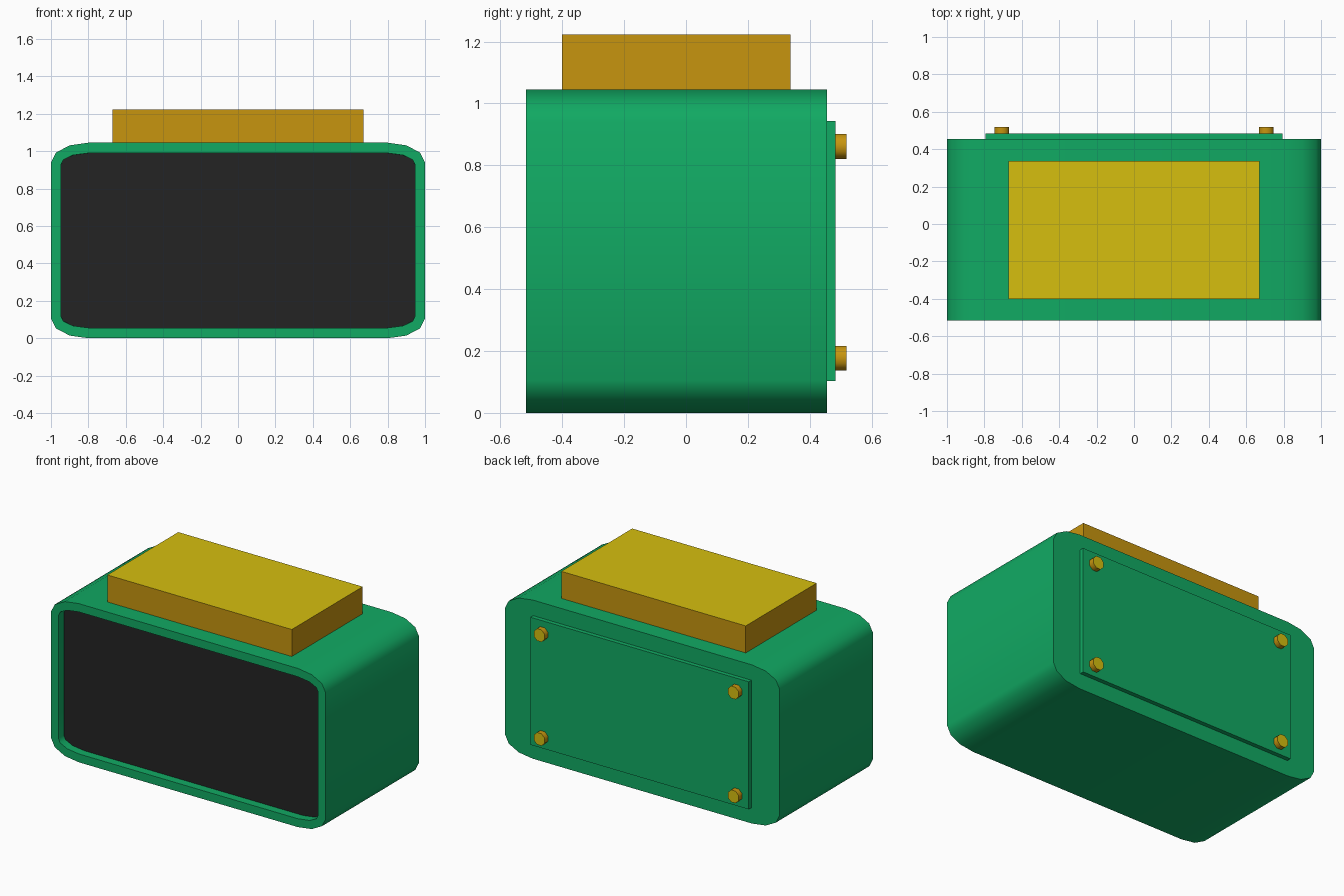
import bpy, bmesh, math
from mathutils import Matrix, Vector

if "Cube" in bpy.data.objects:
    bpy.data.objects.remove(bpy.data.objects["Cube"])


def material(name, rgb):
    m = bpy.data.materials.new(name)
    m.diffuse_color = (*rgb, 1)
    m.use_nodes = True
    m.node_tree.nodes["Principled BSDF"].inputs["Base Color"].default_value = m.diffuse_color
    return m


GREEN = material("green", (0.0056, 0.40, 0.125))
DARK = material("dark grey", (0.0176, 0.0176, 0.0176))
ORANGE = material("orange", (0.57, 0.30, 0.0048))
YELLOW = material("yellow", (0.67, 0.52, 0.0048))


def finish(name, bm, mats, angle=45):
    mesh = bpy.data.meshes.new(name)
    bm.to_mesh(mesh)
    bm.free()
    for m in mats:
        mesh.materials.append(m)
    mesh.shade_smooth()
    mesh.set_sharp_from_angle(angle=math.radians(angle))
    obj = bpy.data.objects.new(name, mesh)
    bpy.context.collection.objects.link(obj)
    return obj


def box(name, lo, hi, mats, accent=None):
    """Box between two corners; faces pointing along accent use the second material."""
    lo, hi = Vector(lo), Vector(hi)
    bm = bmesh.new()
    bmesh.ops.create_cube(bm, size=1, matrix=Matrix.Translation((lo + hi) / 2) @ Matrix.Diagonal((*(hi - lo), 1)))
    bm.normal_update()
    for f in bm.faces:
        f.material_index = int(accent is not None and f.normal.dot(Vector(accent)) > 0.9)
    return finish(name, bm, mats)


# Body: rounded profile (stretched corners) extruded from front to back
H, RX, RZ, FRONT, BACK, SEG = 1.045, 0.2, 0.105, -0.517, 0.455, 3
bm = bmesh.new()
ring = []
for q, (sx, sz) in enumerate([(1, 1), (-1, 1), (-1, -1), (1, -1)]):
    for i in range(SEG + 1):
        a = math.pi / 2 * (q + i / SEG)
        ring.append(bm.verts.new((sx * (1 - RX) + RX * math.cos(a), FRONT,
                                  H / 2 + sz * (H / 2 - RZ) + RZ * math.sin(a))))
front = bm.faces.new(ring)
ext = bmesh.ops.extrude_face_region(bm, geom=[front], use_keep_orig=True)
verts = [v for v in ext["geom"] if isinstance(v, bmesh.types.BMVert)]
bmesh.ops.translate(bm, verts=verts, vec=(0, BACK - FRONT, 0))
bmesh.ops.recalc_face_normals(bm, faces=bm.faces)
# Recessed dark screen in the front face
front = next(f for f in bm.faces if f.normal.y < -0.9)
bmesh.ops.inset_region(bm, faces=[front], thickness=0.055)
bmesh.ops.inset_region(bm, faces=[front], thickness=0.0005, depth=-0.055)
front.material_index = 1
finish("body", bm, [GREEN, DARK])

# Block on top with a yellow upper face
box("top_block", (-0.672, -0.40, H - 0.005), (0.672, 0.338, 1.223), [ORANGE, YELLOW], (0, 0, 1))

# Raised back panel
box("back_panel", (-0.795, BACK - 0.005, 0.103), (0.795, 0.483, 0.943), [GREEN])

# Four bolts at the panel corners
for x in (-0.707, 0.707):
    for z in (0.177, 0.861):
        bm = bmesh.new()
        bmesh.ops.create_cone(bm, cap_ends=True, segments=8, radius1=0.043, radius2=0.043, depth=0.04,
                              matrix=Matrix.Translation((x, 0.498, z)) @ Matrix.Rotation(-math.pi / 2, 4, 'X')
                              @ Matrix.Rotation(math.pi / 8, 4, 'Z'))
        bm.normal_update()
        for f in bm.faces:
            f.material_index = int(f.normal.y > 0.9)
        finish("panel_bolt", bm, [ORANGE, YELLOW], 60)
